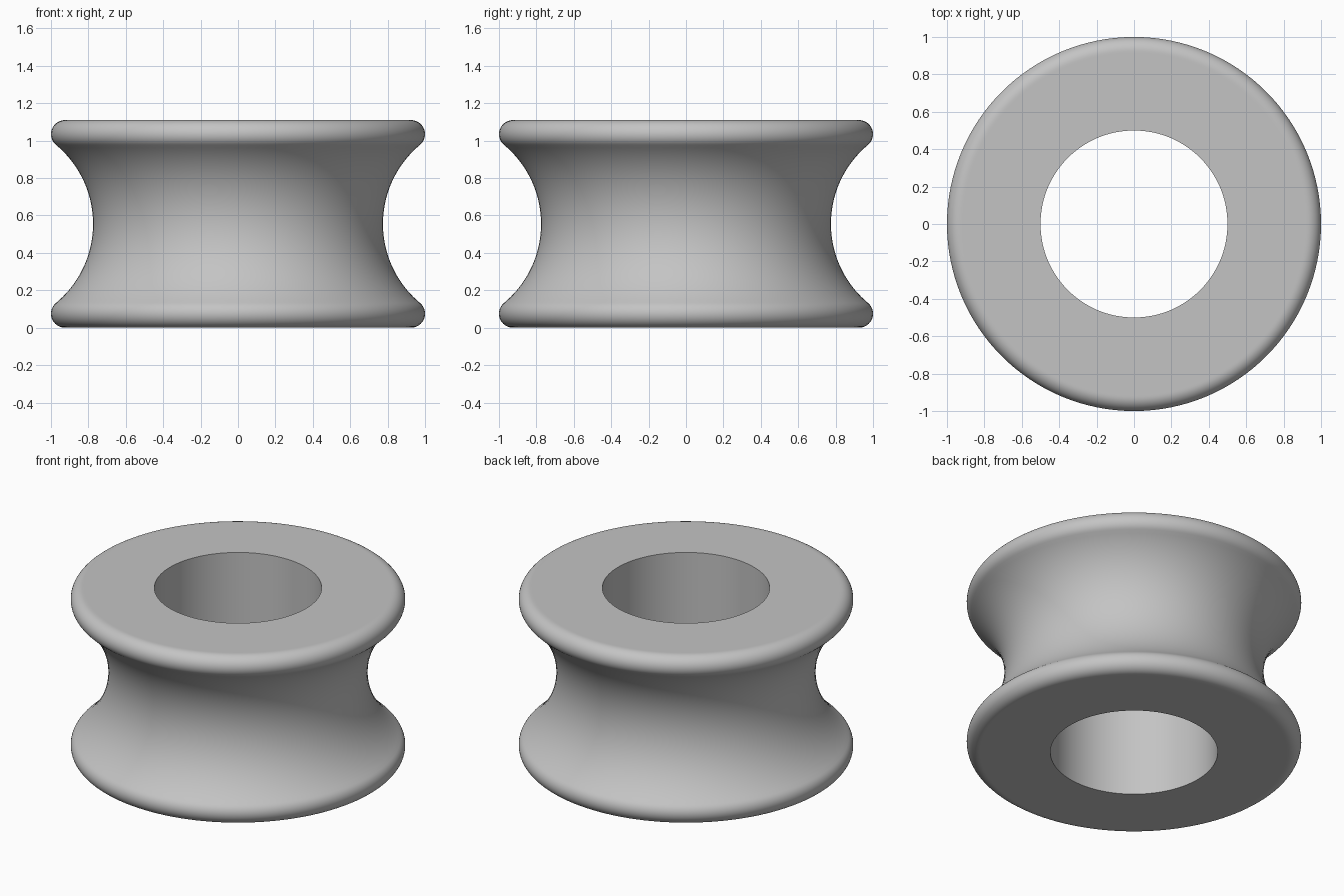
import bpy
import bmesh
from math import atan2, cos, sin, pi, sqrt

cube = bpy.data.objects.get("Cube")
if cube:
    bpy.data.objects.remove(cube, do_unlink=True)

HEIGHT = 1.11
BORE = 0.5        # radius of the centre hole
NECK = 0.775      # radius at the bottom of the groove
LIP = 0.075       # radius of the rounded rims
SIDES = 128

mid = HEIGHT / 2
lip_x = 1 - LIP
lip_h = mid - LIP

# Groove arc that meets both rim arcs tangentially
gap = lip_x - NECK
groove = (lip_h ** 2 + gap ** 2 - LIP ** 2) / (2 * (gap + LIP))
groove_x = NECK + groove
meet = atan2(lip_h, groove_x - lip_x)


def arc(cx, cz, radius, start, end, steps):
    angles = [start + (end - start) * i / steps for i in range(steps + 1)]
    return [(cx + radius * cos(a), cz + radius * sin(a)) for a in angles]


# Closed cross-section: bore, lower rim, groove, upper rim
profile = [(BORE, 0), (lip_x - 0.01, 0)]
profile += arc(lip_x, LIP, LIP, -pi / 2, meet, 16)
profile += arc(groove_x, mid, groove, pi + meet, pi - meet, 40)[1:-1]
profile += arc(lip_x, HEIGHT - LIP, LIP, -meet, pi / 2, 16)
profile += [(lip_x - 0.01, HEIGHT), (BORE, HEIGHT)]

# Turn the cross-section around the vertical axis
bm = bmesh.new()
verts = [bm.verts.new((x, 0, z)) for x, z in profile]
edges = [bm.edges.new((a, b)) for a, b in zip(verts, verts[1:] + verts[:1])]
bmesh.ops.spin(bm, geom=verts + edges, cent=(0, 0, 0), axis=(0, 0, 1),
               angle=2 * pi, steps=SIDES, use_merge=True)
bmesh.ops.remove_doubles(bm, verts=bm.verts, dist=0.0001)
bmesh.ops.recalc_face_normals(bm, faces=bm.faces)

mesh = bpy.data.meshes.new("grooved_roller")
bm.to_mesh(mesh)
bm.free()
roller = bpy.data.objects.new("grooved_roller", mesh)
bpy.context.collection.objects.link(roller)

# Plain grey
grey = bpy.data.materials.new("grey")
grey.use_nodes = True
colour = (0.55, 0.55, 0.55, 1)
grey.diffuse_color = colour
grey.node_tree.nodes["Principled BSDF"].inputs["Base Color"].default_value = colour
mesh.materials.append(grey)

# Smooth surfaces with crisp bore edges
bpy.ops.object.select_all(action="DESELECT")
roller.select_set(True)
bpy.context.view_layer.objects.active = roller
bpy.ops.object.shade_smooth_by_angle(angle=pi / 6)
